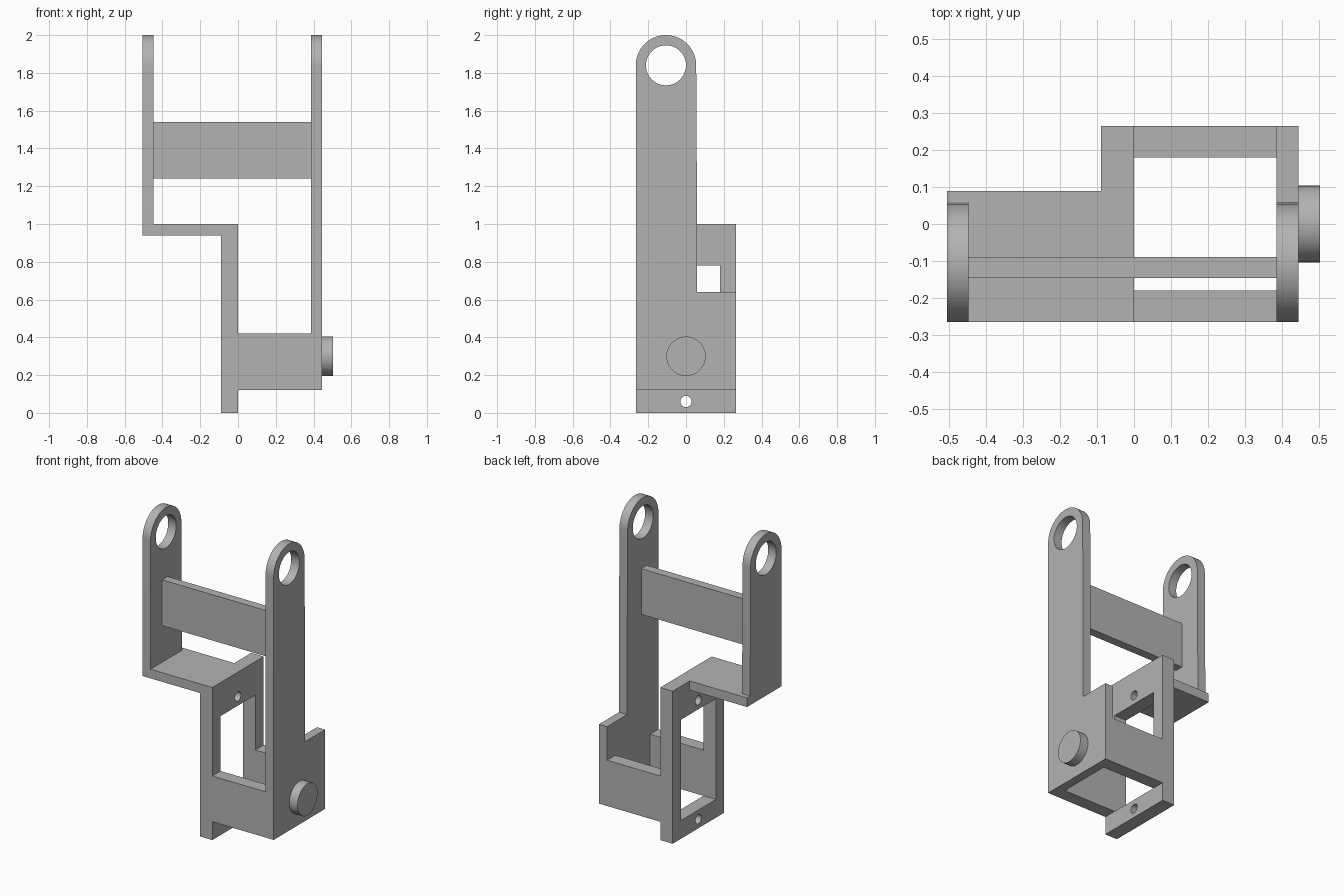
import bpy
import bmesh
from math import cos, sin, pi
from mathutils import Vector

cube = bpy.data.objects.get("Cube")
if cube:
    bpy.data.objects.remove(cube, do_unlink=True)

grey = bpy.data.materials.new("plain grey")
grey.use_nodes = True
colour = (0.45, 0.45, 0.45, 1)
grey.diffuse_color = colour
grey.node_tree.nodes["Principled BSDF"].inputs["Base Color"].default_value = colour


def arc(y, z, r, start=0, sweep=2 * pi, n=48):
    """Points of an arc in the y-z plane; a full sweep gives a closed ring."""
    count = n if sweep == 2 * pi else n + 1
    return [(y + r * cos(start + sweep * i / n), z + r * sin(start + sweep * i / n))
            for i in range(count)]


def rect(y0, y1, z0, z1):
    return [(y0, z0), (y1, z0), (y1, z1), (y0, z1)]


def plate(name, x0, x1, outline, holes=()):
    """Extrude a y-z outline with holes from x0 to x1."""
    bm = bmesh.new()
    for loop in (outline, *holes):
        verts = [bm.verts.new((x0, y, z)) for y, z in loop]
        for i, v in enumerate(verts):
            bm.edges.new((verts[i - 1], v))
    bmesh.ops.triangle_fill(bm, edges=bm.edges[:], use_beauty=True, normal=Vector((1, 0, 0)))
    result = bmesh.ops.extrude_face_region(bm, geom=bm.faces[:], use_keep_orig=True)
    moved = [g for g in result["geom"] if isinstance(g, bmesh.types.BMVert)]
    bmesh.ops.translate(bm, verts=moved, vec=(x1 - x0, 0, 0))
    bmesh.ops.recalc_face_normals(bm, faces=bm.faces[:])
    mesh = bpy.data.meshes.new(name)
    bm.to_mesh(mesh)
    bm.free()
    mesh.materials.append(grey)
    obj = bpy.data.objects.new(name, mesh)
    bpy.context.collection.objects.link(obj)
    bpy.ops.object.select_all(action="DESELECT")
    obj.select_set(True)
    bpy.context.view_layer.objects.active = obj
    bpy.ops.object.shade_smooth_by_angle(angle=pi / 6)
    return obj


FRONT, BACK = -0.266, 0.266
EYE_Y, EYE_Z = -0.106, 1.84
dome = arc(EYE_Y, EYE_Z, 0.16, 0, pi)
eye = arc(EYE_Y, EYE_Z, 0.106)

# Long arm with a wide foot, and short arm standing on the shelf
plate("left_arm", 0.386, 0.445,
      dome + [(FRONT, 0.12), (BACK, 0.12), (BACK, 0.64), (0.058, 0.64), (0.058, 1.14)], [eye])
plate("right_arm", -0.506, -0.448, dome + [(FRONT, 1), (0.058, 1), (0.058, 1.14)], [eye])

# Bar joining the arms
plate("cross_bar", -0.448, 0.386, rect(-0.146, -0.089, 1.24, 1.54))

# Upright mounting frame with window and screw holes
plate("mounting_frame", -0.09, 0, rect(FRONT, BACK, 0, 1),
      [rect(-0.18, 0.18, 0.12, 0.78), arc(0, 0.06, 0.03, n=24), arc(0, 0.84, 0.03, n=24)])
plate("shelf", -0.506, -0.09, rect(FRONT, 0.09, 0.94, 1))

# Walls of the open box between frame and long arm
plate("front_wall", 0, 0.386, rect(FRONT, -0.18, 0.12, 0.42))
plate("back_wall", 0, 0.386, rect(0.18, BACK, 0.12, 0.42))

# Round pivot on the outside of the long arm
plate("pivot_boss", 0.445, 0.504, arc(0, 0.3, 0.104))
